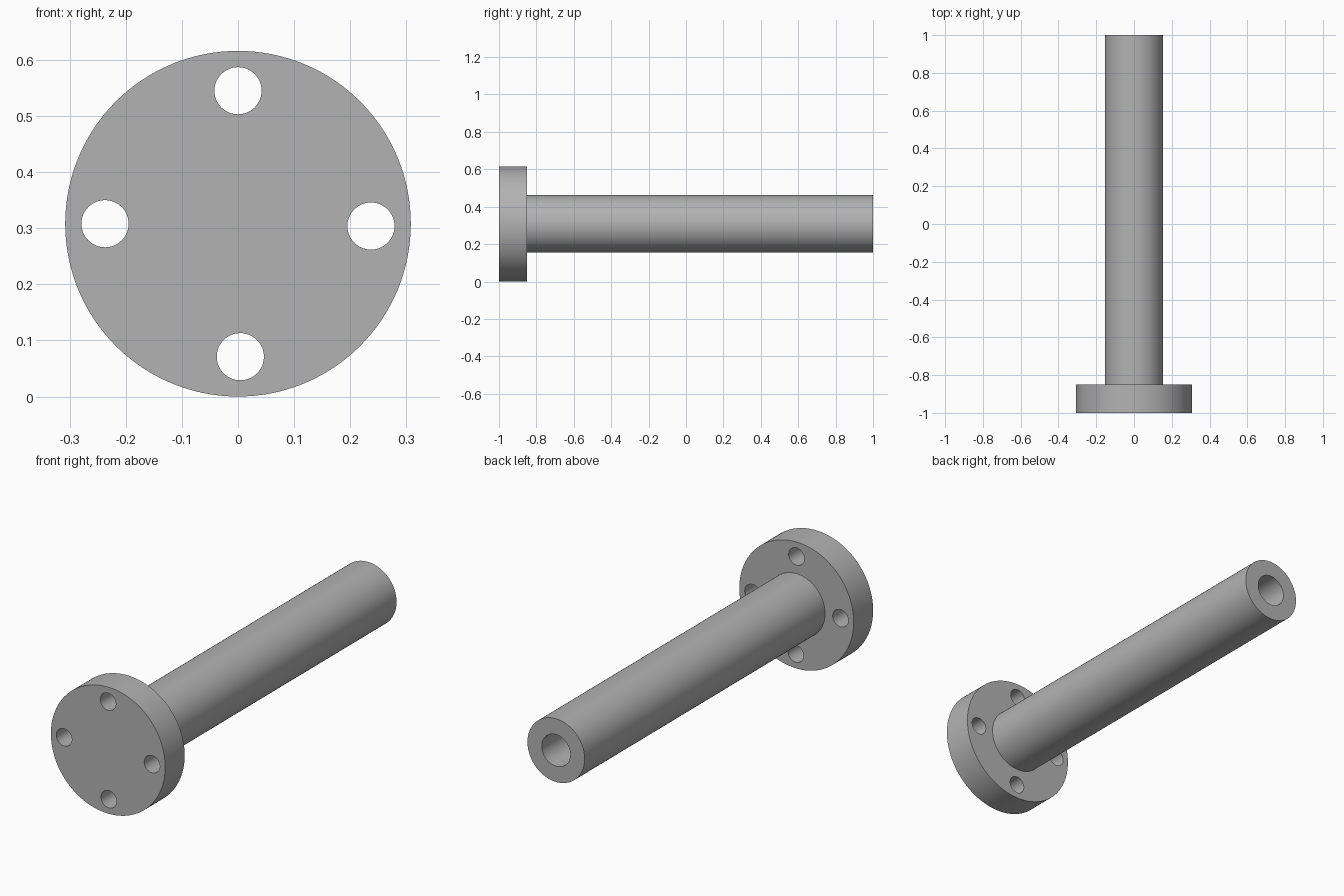
import bpy
from math import radians, cos, sin, pi

cube = bpy.data.objects.get("Cube")
if cube:
    bpy.data.objects.remove(cube, do_unlink=True)

FLANGE_R, SHAFT_R, BORE_R = 0.308, 0.154, 0.077
HOLE_R, BOLT_CIRCLE = 0.042, 0.237
FRONT, SHOULDER, BACK = -1.0, -0.85, 1.0

steel = bpy.data.materials.new("plain grey steel")
steel.use_nodes = True
colour = (0.45, 0.45, 0.45, 1)
steel.diffuse_color = colour
steel.node_tree.nodes["Principled BSDF"].inputs["Base Color"].default_value = colour


def rod(name, radius, y0, y1, x=0.0, z=FLANGE_R, sides=128):
    """Cylinder lying along y between y0 and y1."""
    bpy.ops.mesh.primitive_cylinder_add(
        vertices=sides, radius=radius, depth=y1 - y0,
        location=(x, (y0 + y1) / 2, z), rotation=(pi / 2, 0, 0))
    obj = bpy.context.object
    obj.name = name
    obj.data.materials.append(steel)
    return obj


def combine(target, tool, operation):
    """Apply a boolean and remove the tool object."""
    mod = target.modifiers.new(operation.lower(), "BOOLEAN")
    mod.operation, mod.object, mod.solver = operation, tool, "EXACT"
    bpy.context.view_layer.objects.active = target
    bpy.ops.object.modifier_apply(modifier=mod.name)
    bpy.data.objects.remove(tool, do_unlink=True)


# Flange and shaft joined into one solid
body = rod("flanged_shaft", FLANGE_R, FRONT, SHOULDER)
combine(body, rod("shaft", SHAFT_R, SHOULDER - 0.05, BACK), "UNION")

# Blind bore, open at the back and closed by the flange
combine(body, rod("bore_cutter", BORE_R, SHOULDER, BACK + 0.1, sides=96), "DIFFERENCE")

# Four bolt holes through the flange
for angle in (90, 180, 271, 359):
    a = radians(angle)
    hole = rod("bolt_hole_cutter", HOLE_R, FRONT - 0.1, SHOULDER + 0.1,
               BOLT_CIRCLE * cos(a), FLANGE_R + BOLT_CIRCLE * sin(a), 64)
    combine(body, hole, "DIFFERENCE")

# Smooth round walls, sharp rims
bpy.ops.object.select_all(action="DESELECT")
body.select_set(True)
bpy.context.view_layer.objects.active = body
bpy.ops.object.shade_smooth_by_angle(angle=radians(30))
